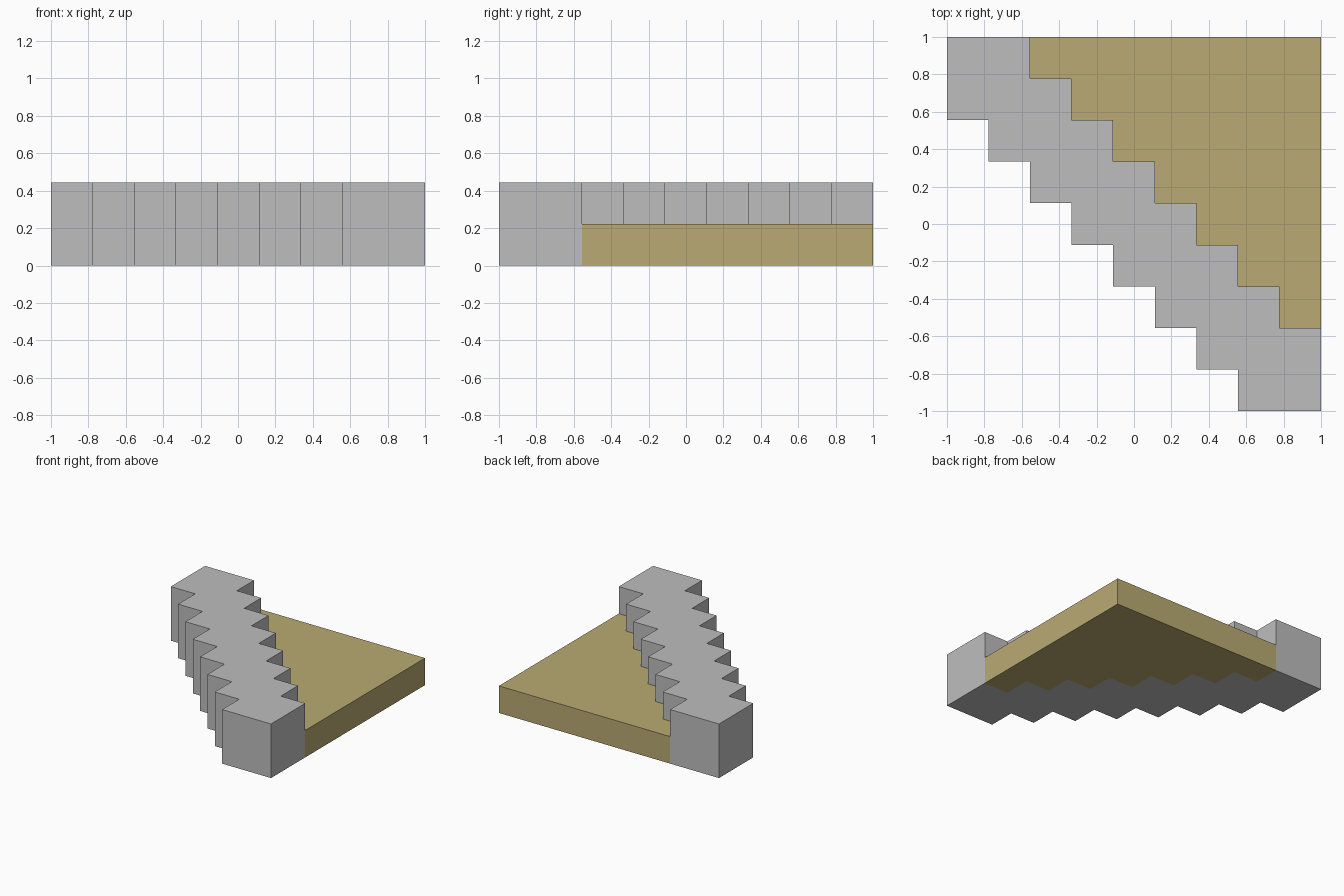
import bpy
import bmesh

if "Cube" in bpy.data.objects:
    bpy.data.objects.remove(bpy.data.objects["Cube"], do_unlink=True)

S = 2 / 9          # stair module
STEPS = 8          # overlapping square blocks along the diagonal


def srgb(*rgb):
    return tuple(((c / 255 + 0.055) / 1.055) ** 2.4 for c in rgb) + (1.0,)


def material(name, colour):
    m = bpy.data.materials.new(name)
    m.use_nodes = True
    m.diffuse_color = colour
    m.node_tree.nodes["Principled BSDF"].inputs["Base Color"].default_value = colour
    return m


def prism(name, outline, height, mat):
    """Extrude a counter-clockwise plan outline up from the ground."""
    bm = bmesh.new()
    base = bm.faces.new([bm.verts.new((x, y, 0)) for x, y in outline])
    top = bmesh.ops.extrude_face_region(bm, geom=[base], use_keep_orig=True)
    verts = [g for g in top["geom"] if isinstance(g, bmesh.types.BMVert)]
    bmesh.ops.translate(bm, verts=verts, vec=(0, 0, height))
    bmesh.ops.recalc_face_normals(bm, faces=bm.faces)
    mesh = bpy.data.meshes.new(name)
    bm.to_mesh(mesh)
    bm.free()
    mesh.materials.append(mat)
    obj = bpy.data.objects.new(name, mesh)
    bpy.context.collection.objects.link(obj)
    return obj


# Stepped edges, both running from the back right to the front left
outer, inner = [], []
for k in range(STEPS):
    x, y = -1 + k * S, 1 - k * S
    outer += [(x, y), (x, y - 2 * S)] if k == 0 else [(x, y - S), (x, y - 2 * S)]
    inner += [(x + 2 * S, y), (x + 2 * S, y - S)]
inner[-1] = (1, 1 - STEPS * S + S)

# Zigzag wall
wall = outer + [(1, -1)] + inner[::-1]
prism("zigzag_wall", wall, 2 * S, material("light grey", srgb(190, 190, 190)))

# Low floor slab filling the back left corner
slab = inner[:-1] + [(1, 1)]
slab = inner[:-2] + [(1, 1 - (STEPS - 1) * S), (1, 1)]
prism("floor_slab", slab, S, material("tan", srgb(186, 170, 115)))
